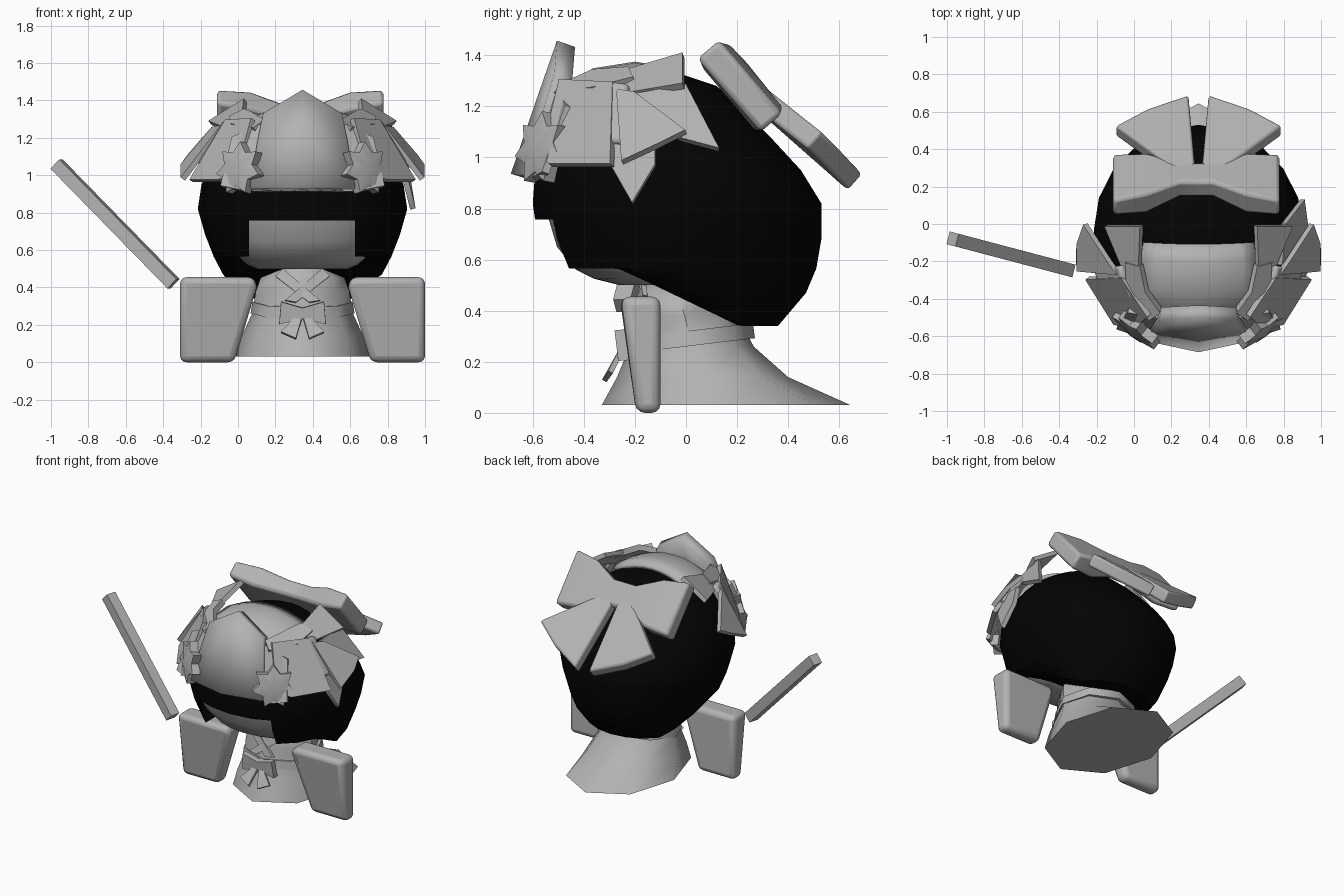
import bpy, bmesh, math
from mathutils import Vector

if "Cube" in bpy.data.objects:
    bpy.data.objects.remove(bpy.data.objects["Cube"])

CX = 0.345  # the figure's own centre line


def material(name, value):
    m = bpy.data.materials.new(name)
    m.diffuse_color = (value, value, value, 1)
    m.use_nodes = True
    m.node_tree.nodes["Principled BSDF"].inputs["Base Color"].default_value = m.diffuse_color
    return m


GREY = material("clay grey", 0.45)
BLACK = material("hair black", 0.001)


def finish(bm, name, mat, smooth=True, angle=35):
    bmesh.ops.recalc_face_normals(bm, faces=bm.faces)
    me = bpy.data.meshes.new(name)
    bm.to_mesh(me)
    bm.free()
    me.materials.append(mat)
    ob = bpy.data.objects.new(name, me)
    bpy.context.collection.objects.link(ob)
    bpy.ops.object.select_all(action='DESELECT')
    ob.select_set(True)
    bpy.context.view_layer.objects.active = ob
    if smooth:
        bpy.ops.object.shade_smooth_by_angle(angle=math.radians(angle))
    return ob


def bevel(ob, width, segments=2):
    b = ob.modifiers.new("bevel", 'BEVEL')
    b.width, b.segments = width, segments


def loft(rings, sides, tilt=0.0, floor=None, square=1.0):
    """Elliptic rings given as (z, half width, front y, back y)."""
    bm = bmesh.new()
    loops = []
    for z, hw, yf, yb in rings:
        loop = []
        for i in range(sides):
            a = 2 * math.pi * i / sides
            s = math.sin(a)
            if s < 0:  # flatter front
                s = -abs(s) ** square
            y = (yf + yb) / 2 + (yb - yf) / 2 * s
            zz = z + tilt * y
            if floor:
                zz = max(zz, floor(y))
            loop.append(bm.verts.new((CX + hw * math.cos(a), y, zz)))
        loops.append(loop)
    for a, b in zip(loops, loops[1:]):
        for i in range(sides):
            j = (i + 1) % sides
            bm.faces.new((a[i], a[j], b[j], b[i]))
    bm.faces.new(loops[0])
    bm.faces.new(loops[-1])
    return bm


def sheet(name, pts, thick, side=1, mat=GREY, width=0.0):
    """A thin cloth panel; side=-1 mirrors it across the centre line."""
    v = [Vector((CX + side * (p[0] - CX), p[1], p[2])) for p in pts]
    n = Vector((0, 0, 0))
    for a, b in zip(v, v[1:] + v[:1]):
        n += a.cross(b)
    n = n.normalized() * thick / 2
    bm = bmesh.new()
    lo = [bm.verts.new(p - n) for p in v]
    hi = [bm.verts.new(p + n) for p in v]
    bm.faces.new(lo)
    bm.faces.new(hi)
    for i in range(len(v)):
        j = (i + 1) % len(v)
        bm.faces.new((lo[i], lo[j], hi[j], hi[i]))
    ob = finish(bm, name, mat)
    if width:
        bevel(ob, width)
    return ob


# Hair: rounded shell with a sloping underside and a window for the face
def hem(y):
    return min(0.565, max(0.34, 0.565 - (y + 0.26) * 0.48))


hair = loft([(0.33, 0.2, -0.1, 0.28), (0.34, 0.36, -0.30, 0.36), (0.47, 0.425, -0.42, 0.47),
             (0.565, 0.475, -0.54, 0.51), (0.68, 0.52, -0.58, 0.53), (0.82, 0.56, -0.6, 0.53),
             (0.95, 0.54, -0.59, 0.45), (1.08, 0.475, -0.54, 0.33), (1.2, 0.375, -0.46, 0.21),
             (1.28, 0.255, -0.36, 0.12), (1.32, 0.11, -0.22, 0.0)], 20, floor=hem, square=0.8)
for co, no in (((0.06, 0, 0), (1, 0, 0)), ((0.625, 0, 0), (1, 0, 0)), ((0, 0, 0.757), (0, 0, 1))):
    bmesh.ops.bisect_plane(hair, geom=hair.verts[:] + hair.edges[:] + hair.faces[:],
                           plane_co=co, plane_no=no)
gone = [f for f in hair.faces if 0.06 < f.calc_center_median().x < 0.625
        and f.calc_center_median().z < 0.757 and f.calc_center_median().y < -0.3]
bmesh.ops.delete(hair, geom=gone, context='FACES')
finish(hair, "hair", BLACK)

# Face and chin
finish(loft([(0.5, 0.24, -0.26, 0.0), (0.525, 0.3, -0.36, 0.02), (0.56, 0.35, -0.43, 0.05),
             (0.65, 0.42, -0.505, 0.05), (0.8, 0.45, -0.55, 0.05)], 20), "face", GREY)

# Dress with a pointed train, and tilted sash
finish(loft([(0.03, 0.36, -0.33, 0.645), (0.14, 0.325, -0.27, 0.40), (0.26, 0.27, -0.22, 0.265),
             (0.38, 0.25, -0.21, 0.2), (0.45, 0.225, -0.195, 0.14), (0.5, 0.14, -0.17, 0.05)], 8),
       "dress", GREY, angle=50)
finish(loft([(0.26, 0.278, -0.235, 0.27), (0.32, 0.268, -0.228, 0.262)], 8, tilt=0.12),
       "sash", GREY, angle=50)

for s in (1, -1):
    # Crossed collar and the small front bow
    sheet("collar", [(0.25, -0.225, 0.33), (0.31, -0.225, 0.32), (0.49, -0.16, 0.46),
                     (0.45, -0.165, 0.5)], 0.02, s)
    sheet("front_bow_wing", [(0.34, -0.25, 0.29), (0.46, -0.26, 0.325), (0.47, -0.245, 0.205),
                             (0.34, -0.25, 0.235)], 0.04, s)
    sheet("front_bow_tail", [(0.345, -0.25, 0.25), (0.375, -0.25, 0.25), (0.46, -0.295, 0.16),
                             (0.38, -0.32, 0.125)], 0.02, s)

    # Sleeves: slabs narrowing downwards
    bm = bmesh.new()
    front_back = []
    for yt, yb in ((-0.255, -0.195), (-0.1, -0.1)):
        front_back.append([bm.verts.new((CX + s * (x - CX), y, z)) for x, y, z in
                           ((1.0, yt, 0.455), (0.6, yt, 0.455), (0.59, yt, 0.4),
                            (0.71, yb, 0.0), (1.0, yb, 0.0))])
    f, b = front_back
    bm.faces.new(f)
    bm.faces.new(b)
    for i in range(5):
        j = (i + 1) % 5
        bm.faces.new((f[i], f[j], b[j], b[i]))
    bevel(finish(bm, "sleeve", GREY, angle=50), 0.035, 3)

    # Side ribbons of the headdress
    sheet("ribbon_front_loop", [(0.75, -0.28, 1.29), (0.61, -0.49, 1.3), (0.69, -0.56, 1.0),
                                (0.79, -0.53, 0.97), (0.94, -0.29, 0.97)], 0.03, s)
    sheet("ribbon_back_loop", [(0.77, -0.27, 1.26), (0.82, -0.2, 1.25), (0.95, 0.0, 1.1),
                               (0.985, -0.1, 1.05), (0.985, -0.25, 0.98)], 0.03, s)
    sheet("ribbon_top_loop", [(0.66, -0.28, 1.32), (0.65, -0.01, 1.4), (0.84, -0.01, 1.28),
                              (0.74, -0.25, 1.24)], 0.03, s)
    sheet("ribbon_knot", [(0.73, -0.3, 1.29), (0.75, -0.22, 1.28), (0.89, -0.24, 1.05),
                          (0.87, -0.3, 1.05)], 0.05, s, width=0.015)
    sheet("ribbon_lower_fold", [(0.56, -0.49, 1.27), (0.72, -0.46, 1.2), (0.78, -0.55, 0.94),
                                (0.63, -0.6, 0.91)], 0.03, s)
    # Band running from the knot down towards the front plate
    sheet("ribbon_band", [(0.73, -0.2, 1.3), (0.65, -0.22, 1.34), (0.62, -0.36, 1.33),
                          (0.54, -0.47, 1.28), (0.6, -0.51, 1.24), (0.72, -0.36, 1.26)], 0.04, s)

    # Star flowers with a domed middle
    bm = bmesh.new()
    n = Vector((s * 0.6, -0.78, 0.15)).normalized()
    u = Vector((0, 0, 1)).cross(n).normalized()
    w = n.cross(u)
    c = Vector((CX + s * 0.335, -0.565, 1.035))
    rims = []
    for off in (-0.035, 0.02):
        rims.append([bm.verts.new(c + n * off + (0.145 if k % 2 == 0 else 0.095) *
                     (u * math.sin(math.pi * k / 7) + w * math.cos(math.pi * k / 7)))
                     for k in range(14)])
    top, low = bm.verts.new(c + n * 0.045), bm.verts.new(c - n * 0.035)
    for k in range(14):
        j = (k + 1) % 14
        bm.faces.new((rims[1][k], rims[1][j], top))
        bm.faces.new((rims[0][j], rims[0][k], low))
        bm.faces.new((rims[0][k], rims[0][j], rims[1][j], rims[1][k]))
    finish(bm, "star_flower", GREY)

    # Tails of the large bow behind the head
    sheet("back_bow_tail", [(0.365, 0.28, 1.24), (0.46, 0.26, 1.26), (0.79, 0.5, 1.07),
                            (0.62, 0.59, 0.98), (0.4, 0.665, 0.9)], 0.085, s, width=0.015)

# Large bow behind the head: one padded slab across, pinched in the middle
bm = bmesh.new()
sections = []
for x, top, low, t in ((-1, (0.085, 1.425), (0.335, 1.135), 0.055), (-0.6, (0.11, 1.405), (0.33, 1.145), 0.07),
                       (-0.2, (0.185, 1.35), (0.29, 1.21), 0.055), (0.2, (0.185, 1.35), (0.29, 1.21), 0.055),
                       (0.6, (0.11, 1.405), (0.33, 1.145), 0.07), (1, (0.085, 1.425), (0.335, 1.135), 0.055)):
    ring = []
    for (y, z), k in ((top, -1), (top, 1), (low, 1), (low, -1)):
        ring.append(bm.verts.new((CX + 0.445 * x - 0.012, y + k * t * 0.76, z + k * t * 0.65)))
    sections.append(ring)
for a, b in zip(sections, sections[1:]):
    for i in range(4):
        j = (i + 1) % 4
        bm.faces.new((a[i], a[j], b[j], b[i]))
bm.faces.new(sections[0])
bm.faces.new(sections[-1])
bevel(finish(bm, "back_bow_wings", GREY), 0.02)

# Ribbon ends hanging on one side only
sheet("ribbon_rear_tail", [(0.78, -0.22, 1.24), (0.8, 0.0, 1.28), (0.9, 0.13, 1.03),
                           (0.92, -0.02, 1.07)], 0.03)
sheet("ribbon_low_tail", [(0.84, -0.27, 1.12), (0.88, -0.12, 1.1), (0.91, -0.12, 0.97),
                          (0.935, -0.21, 0.82), (0.9, -0.29, 0.96)], 0.03)

# Cap curving over the crown
bm = bmesh.new()
rows = []
for y, z, w, bow in ((-0.11, 1.345, 0.29, 0.01), (-0.2, 1.36, 0.3, 0.02), (-0.36, 1.335, 0.31, 0.04),
                     (-0.48, 1.24, 0.31, 0.06), (-0.57, 1.08, 0.3, 0.08), (-0.635, 0.92, 0.28, 0.08)):
    rows.append([bm.verts.new((CX + w * k / 4, y + bow * (k / 4) ** 2, z - 0.08 * (k / 4) ** 2
                 * (z - 0.92) / 0.43)) for k in range(-4, 5)])
for a, b in zip(rows, rows[1:]):
    for i in range(8):
        bm.faces.new((a[i], a[i + 1], b[i + 1], b[i]))
cap = finish(bm, "cap", GREY)
sol = cap.modifiers.new("thickness", 'SOLIDIFY')
sol.thickness, sol.offset = 0.03, 0

# Pointed front plate: nearly flat, wrapping a little at the foot
bm = bmesh.new()
mid = [(-0.47, 1.445), (-0.555, 1.2), (-0.65, 0.925)]
edge = [(0.205, -0.48, 1.32), (0.235, -0.525, 1.17), (0.275, -0.59, 0.925)]
m = [bm.verts.new((CX, y, z)) for y, z in mid]
for s in (1, -1):
    e = [bm.verts.new((CX + s * x, y, z)) for x, y, z in edge]
    for i in range(2):
        bm.faces.new((m[i], e[i], e[i + 1], m[i + 1]))
plate = finish(bm, "front_plate", GREY)
sol = plate.modifiers.new("thickness", 'SOLIDIFY')
sol.thickness, sol.offset = 0.075, 0

# Square rod held out to the side
bm = bmesh.new()
bmesh.ops.create_cube(bm, size=1)
a, b = Vector((-0.345, -0.245, 0.42)), Vector((-0.97, -0.08, 1.06))
rot = (b - a).to_track_quat('Z', 'Y')
for v in bm.verts:
    v.co = (a + b) / 2 + rot @ Vector((v.co.x * 0.07, v.co.y * 0.07, v.co.z * (b - a).length))
finish(bm, "rod", GREY, smooth=False)
